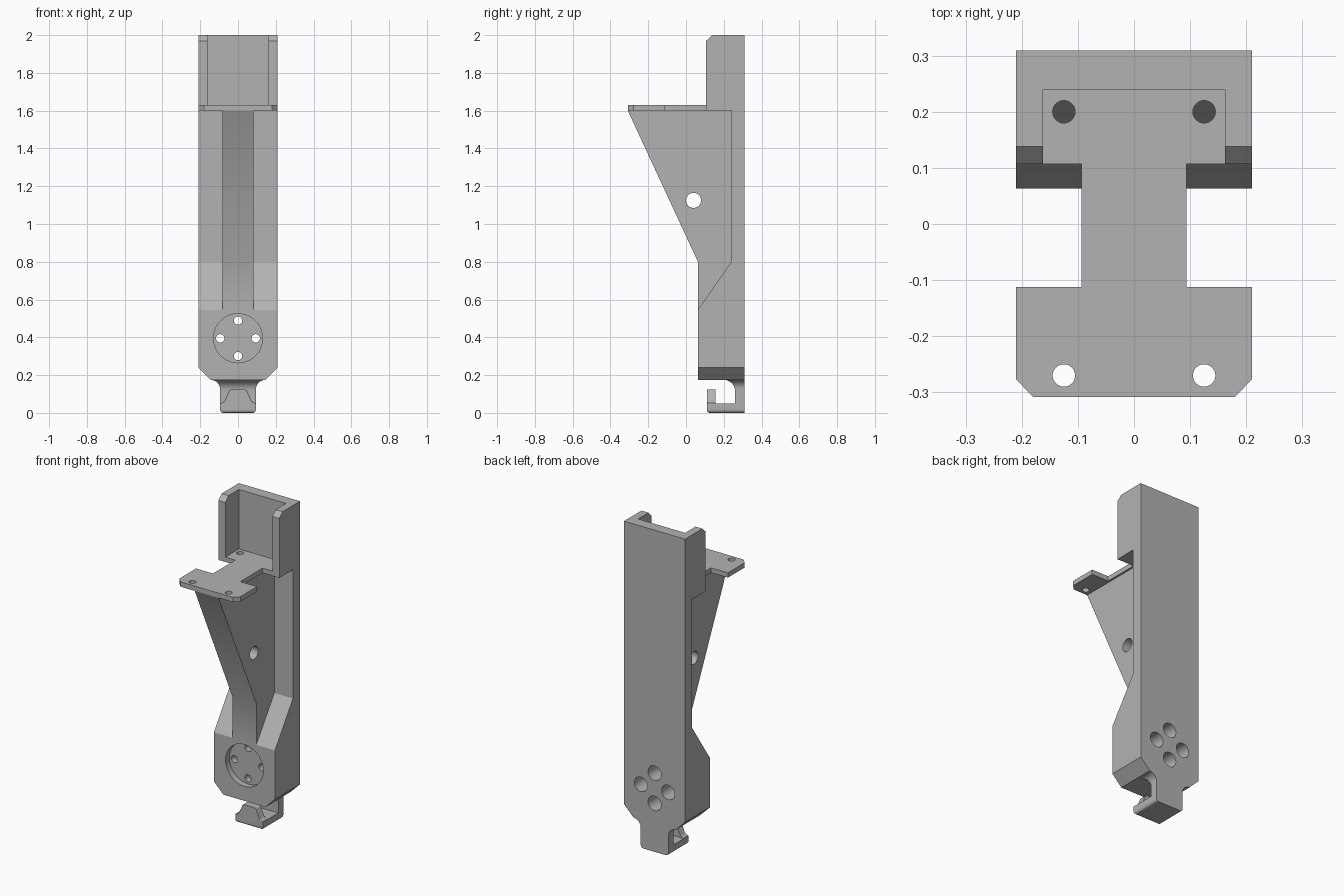
import bpy, bmesh
from math import sin, cos, radians, pi

cube = bpy.data.objects.get("Cube")
if cube:
    bpy.data.objects.remove(cube, do_unlink=True)

grey = bpy.data.materials.new("plain_grey")
grey.use_nodes = True
GREY = (0.45, 0.45, 0.45, 1)
grey.diffuse_color = GREY
grey.node_tree.nodes["Principled BSDF"].inputs["Base Color"].default_value = GREY

W = 0.21                      # half width
FRONT, BACK = 0.063, 0.309    # depth of the thick lower block
WALL, LIP = 0.24, 0.107       # back wall face, upper side wall edge
BASE, PLATE, TOP = 1.6, 1.63, 2.0


def prism(name, pts, axis, a, b):
    """Extrude a closed outline along an axis from a to b."""
    place = {"x": lambda u, v, t: (t, u, v),
             "y": lambda u, v, t: (u, t, v),
             "z": lambda u, v, t: (u, v, t)}[axis]
    bm = bmesh.new()
    low = [bm.verts.new(place(u, v, a)) for u, v in pts]
    high = [bm.verts.new(place(u, v, b)) for u, v in pts]
    bm.faces.new(low)
    bm.faces.new(high)
    for i in range(len(pts)):
        j = (i + 1) % len(pts)
        bm.faces.new((low[i], low[j], high[j], high[i]))
    bmesh.ops.recalc_face_normals(bm, faces=bm.faces)
    mesh = bpy.data.meshes.new(name)
    bm.to_mesh(mesh)
    bm.free()
    mesh.materials.append(grey)
    obj = bpy.data.objects.new(name, mesh)
    bpy.context.collection.objects.link(obj)
    return obj


def arc(u, v, r, start, end, n=8):
    angles = [radians(start + (end - start) * i / n) for i in range(n + 1)]
    return [(u + r * cos(t), v + r * sin(t)) for t in angles]


def hole(u, v, r, axis, a, b):
    return prism("cutter", arc(u, v, r, 0, 360, 40)[:-1], axis, a, b)


def mirrored(half):
    """Complete a half outline by reflecting it to the other side."""
    return half + [(-u, v) for u, v in reversed(half)]


def combine(obj, tools, operation="DIFFERENCE"):
    for tool in tools:
        tool.hide_render = True
        mod = obj.modifiers.new("cut", "BOOLEAN")
        mod.operation, mod.object, mod.solver = operation, tool, "EXACT"
        bpy.context.view_layer.objects.active = obj
        bpy.ops.object.modifier_apply(modifier=mod.name)
        bpy.data.objects.remove(tool, do_unlink=True)


# Backbone: lower block, thin spine and upper cradle in one side profile
backbone = prism("backbone", [
    (BACK, 0.175), (FRONT, 0.175), (FRONT, 0.545), (WALL, 0.8), (WALL, BASE),
    (LIP, BASE), (LIP, 1.97), (0.138, TOP), (BACK, TOP)], "x", -W, W)
cuts = [prism("cutter", [(-0.162, PLATE), (0.162, PLATE), (0.162, 2.1), (-0.162, 2.1)],
              "y", -0.1, WALL)]
for s in (-1, 1):
    # Bottom corner chamfers and cradle floor holes
    cuts.append(prism("cutter", [(s * 0.145, 0.175), (s * 0.21, 0.24), (s * 0.3, 0.33),
                                 (s * 0.3, 0.1), (s * 0.07, 0.1)], "y", 0, 0.4))
    cuts.append(hole(s * 0.125, 0.2, 0.02, "z", 1.5, 1.7))
# Round recess with four screw holes, counterbored from the back
cuts.append(hole(0, 0.395, 0.13, "y", 0, 0.1))
for i in range(4):
    x, z = 0.094 * cos(i * pi / 2), 0.395 + 0.094 * sin(i * pi / 2)
    cuts.append(hole(x, z, 0.022, "y", 0, 0.4))
    cuts.append(hole(x, z, 0.045, "y", 0.14, 0.4))
combine(backbone, cuts)

# Triangular rib with a cross hole
rib = prism("support_rib", [
    (-0.308, BASE), (FRONT, 0.8), (FRONT, 0.545), (0.2, 0.6), (0.27, 0.8), (0.27, BASE)],
    "x", -0.082, 0.082)
combine(rib, [hole(0.04, 1.125, 0.04, "x", -0.3, 0.3)])

# Mounting plate in front of the cradle
plate = prism("mounting_plate", mirrored([
    (0.18, -0.308), (W, -0.277), (W, -0.112), (0.094, -0.112), (0.094, LIP)]),
    "z", BASE, PLATE)
combine(plate, [hole(s * 0.125, -0.27, 0.02, "z", 1.5, 1.7) for s in (-1, 1)])

# Hook: side profile trimmed by a flared front outline
hook = prism("hook", [(BACK, 0.0), (BACK, 0.185), (0.2, 0.185)]
             + arc(0.2, 0.115, 0.06, 90, 0)
             + [(0.26, 0.05), (0.11, 0.05)]
             + arc(0.125, 0.015, 0.015, 180, 270, 4), "x", -0.2, 0.2)
outline = prism("cutter", mirrored(arc(0.077, 0.018, 0.018, -90, 0, 5)
                                   + arc(0.145, 0.125, 0.05, 180, 90)
                                   + [(0.145, 0.19)]), "y", 0, 0.4)
combine(hook, [outline], "INTERSECT")

# Upturned bell-shaped hook tip with rounded edges
tip = prism("hook_tip", mirrored(
    [(0.093, 0.035), (0.093, 0.05)] + arc(0.093, 0.078, 0.026, 270, 205, 5)
    + arc(0.034, 0.108, 0.016, 25, 90, 5)), "y", 0.11, 0.157)
bevel = tip.modifiers.new("soft_edges", "BEVEL")
bevel.width, bevel.segments = 0.006, 2
bevel.limit_method, bevel.angle_limit = "ANGLE", radians(50)

for obj in (backbone, rib, plate, hook, tip):
    bpy.ops.object.select_all(action="DESELECT")
    obj.select_set(True)
    bpy.context.view_layer.objects.active = obj
    bpy.ops.object.shade_smooth_by_angle(angle=radians(30))
